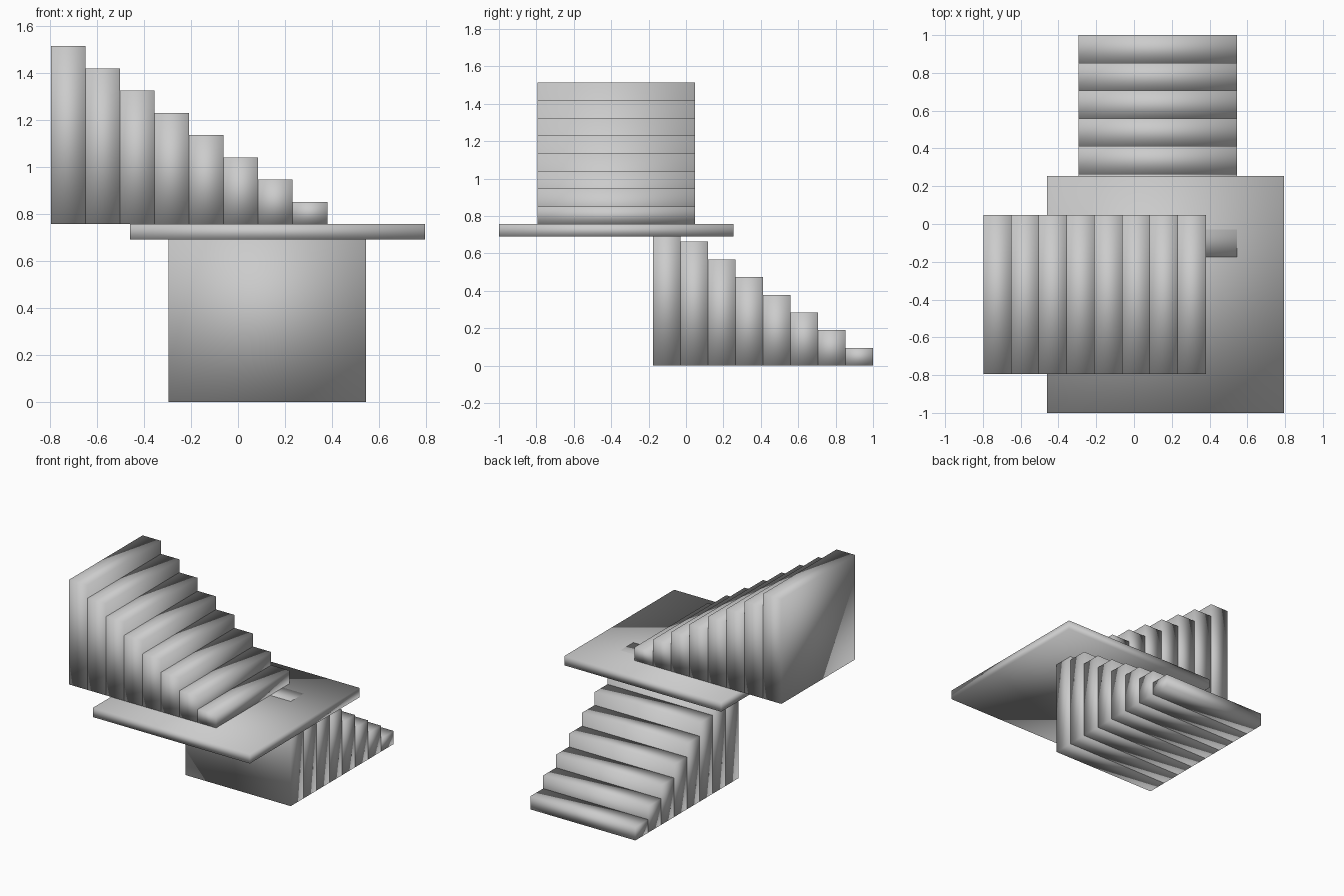
import bpy

if "Cube" in bpy.data.objects:
    bpy.data.objects.remove(bpy.data.objects["Cube"])

STEPS = 8
RISE = 0.757 / STEPS      # height of one step
LANDING_TOP = STEPS * RISE


def box(name, lo, hi):
    """Smooth-shaded box between two opposite corners."""
    centre = [(a + b) / 2 for a, b in zip(lo, hi)]
    bpy.ops.mesh.primitive_cube_add(size=1, location=centre)
    ob = bpy.context.object
    ob.name = name
    ob.scale = [b - a for a, b in zip(lo, hi)]
    bpy.ops.object.transform_apply(location=False, rotation=False, scale=True)
    bpy.ops.object.shade_smooth()
    return ob


# Lower flight: climbs from the back towards the front, up to the landing
going = 1.176 / STEPS
for i in range(STEPS):
    y = 1.0 - i * going
    box(f"lower_step_{i + 1}", (-0.295, y - going, 0), (0.545, y, (i + 1) * RISE))

# Square landing slab
box("landing", (-0.46, -1.0, 0.69), (0.795, 0.255, LANDING_TOP))

# Upper flight: turns a quarter and climbs from right to left
for i in range(STEPS):
    x = 0.38 - i * going
    box(f"upper_step_{i + 1}", (x - going, -0.793, LANDING_TOP),
        (x, 0.047, LANDING_TOP + (i + 1) * RISE))
